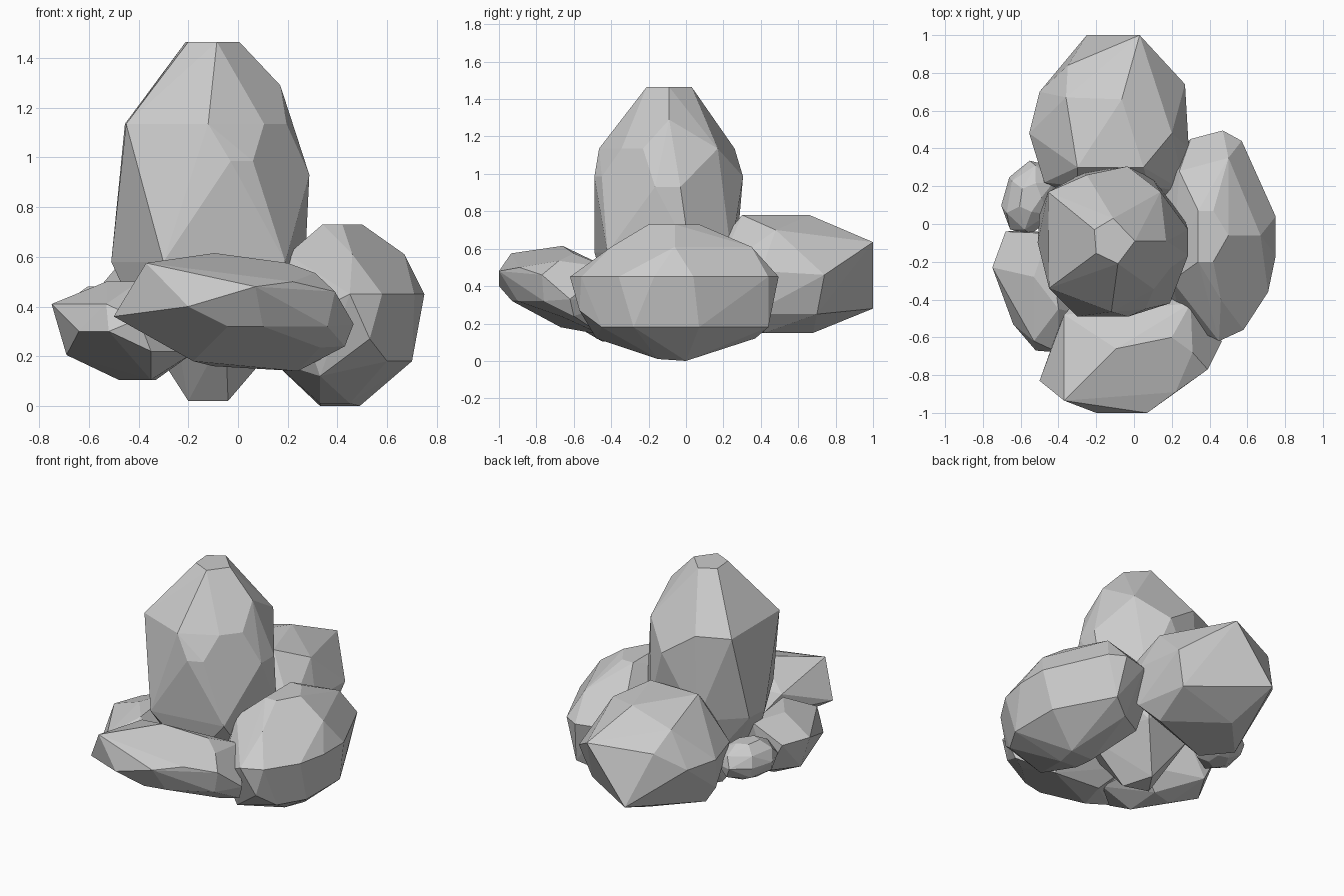
import bpy, bmesh, math


def rock(name, points):
    """Faceted stone: convex hull of its corner points, flat facets merged."""
    bm = bmesh.new()
    for p in points:
        bm.verts.new(p)
    bmesh.ops.convex_hull(bm, input=bm.verts[:])
    loose = [v for v in bm.verts if not v.link_faces]
    bmesh.ops.delete(bm, geom=loose, context='VERTS')
    bmesh.ops.dissolve_limit(bm, angle_limit=math.radians(4), verts=bm.verts[:], edges=bm.edges[:])
    bmesh.ops.recalc_face_normals(bm, faces=bm.faces[:])
    me = bpy.data.meshes.new(name)
    bm.to_mesh(me)
    bm.free()
    ob = bpy.data.objects.new(name, me)
    bpy.context.collection.objects.link(ob)
    return ob


def level(z, *xy):
    """Corner points that share one height."""
    return [(x, y, z) for x, y in xy]


# tall middle stone
rock("tall_rock",
     level(1.465, (-.21, -.03), (-.11, .03), (.005, -.09), (-.085, -.21), (-.2, -.155))
     + level(1.29, (.17, -.09))
     + level(1.135, (-.455, .17), (-.45, -.34), (-.12, -.465), (.105, -.345),
             (.195, -.23), (.14, .17), (-.25, .26))
     + level(.985, (-.03, -.49), (.06, -.45), (-.035, .305))
     + level(.93, (.287, -.165), (.287, -.03))
     + level(.58, (-.51, -.1), (-.5, .05), (-.3, -.49), (.19, -.42), (.27, .02), (.1, .24), (-.27, .27))
     + level(.3, (-.38, -.2), (-.3, .15), (.2, -.2), (.05, .2), (-.05, -.4))
     + level(.02, (-.2, -.1), (-.04, -.15), (-.1, .05)))

# right stone
rock("right_rock",
     level(.73, (.34, .07), (.42, .07), (.5, -.06), (.42, -.2), (.34, -.2))
     + level(.61, (.5, .35), (.67, -.06), (.46, -.4), (.2, -.3), (.24, .28))
     + level(.45, (.75, .04), (.75, -.17), (.57, .44), (.47, .495), (.45, -.62),
             (.58, -.56), (.3, .45), (.71, -.36), (.1, 0))
     + level(.35, (.1, -.3), (.12, .25), (.25, -.52))
     + level(.27, (.53, -.57))
     + level(.18, (.7, .07), (.7, -.28), (.5, .44), (.6, -.45), (.14, -.25), (.15, .2))
     + level(.12, (.33, -.48), (.38, .37))
     + level(.01, (.33, -.14), (.45, -.15))
     + level(0, (.49, 0), (.33, 0)))

# back stone
rock("back_rock",
     level(.78, (-.065, .66), (-.3, .3), (.05, .3))
     + level(.7, (.2, .48), (-.36, .67))
     + level(.66, (-.3, .2), (.08, .2))
     + [(.03, 1, .635), (-.25, 1, .28), (-.35, .84, .6), (.27, .74, .46)]
     + level(.48, (-.5, .7), (-.555, .48), (-.475, .22), (.29, .4), (.27, .17), (-.1, .05))
     + level(.25, (.26, .35), (.2, .7), (-.5, .4))
     + level(.15, (-.44, .42), (-.2, .68), (.15, .42), (-.3, .25)))

# front slab
rock("front_rock",
     [(-.095, -.66, .615), (-.5, -.83, .36), (-.2, -1, .4), (.07, -1, .48)]
     + level(.575, (-.37, -.935), (.2, -.6))
     + [(.31, -.68, .535), (.22, -.89, .5), (.39, -.77, .46), (.465, -.62, .33)]
     + level(.32, (-.04, -.93), (.1, -.9), (.36, -.76), (.25, -.35), (-.25, -.35))
     + level(.5, (-.37, -.48), (.3, -.42))
     + [(-.41, -.58, .38), (.43, -.6, .24), (.33, -.66, .235)]
     + [(.24, -.45, .14), (-.18, -.67, .18), (-.1, -.45, .16)])

# left stone
rock("left_rock",
     level(.5, (-.53, -.28), (-.4, -.45), (-.45, -.05))
     + level(.41, (-.75, -.23), (-.68, -.04), (-.53, -.62), (-.4, -.5))
     + [(-.64, -.53, .3), (-.69, -.22, .205), (-.52, -.67, .3), (-.4, -.68, .35)]
     + level(.22, (-.17, -.5), (-.35, -.65), (-.58, -.03), (-.2, -.15))
     + level(.105, (-.48, -.24), (-.35, -.45), (-.33, -.2)))

# small stone at the left: stacked, turned rings
small = []
for i, (z, r, n) in enumerate([(.48, .4, 5), (.43, .85, 6), (.36, 1, 8), (.29, .85, 6), (.25, .4, 5)]):
    for k in range(n):
        a = 2 * math.pi * k / n + .5 * i
        small.append((-.55 + .15 * r * math.cos(a) + .03 * r * math.sin(a),
                      .14 + .2 * r * math.sin(a), z))
rock("small_rock", small)
